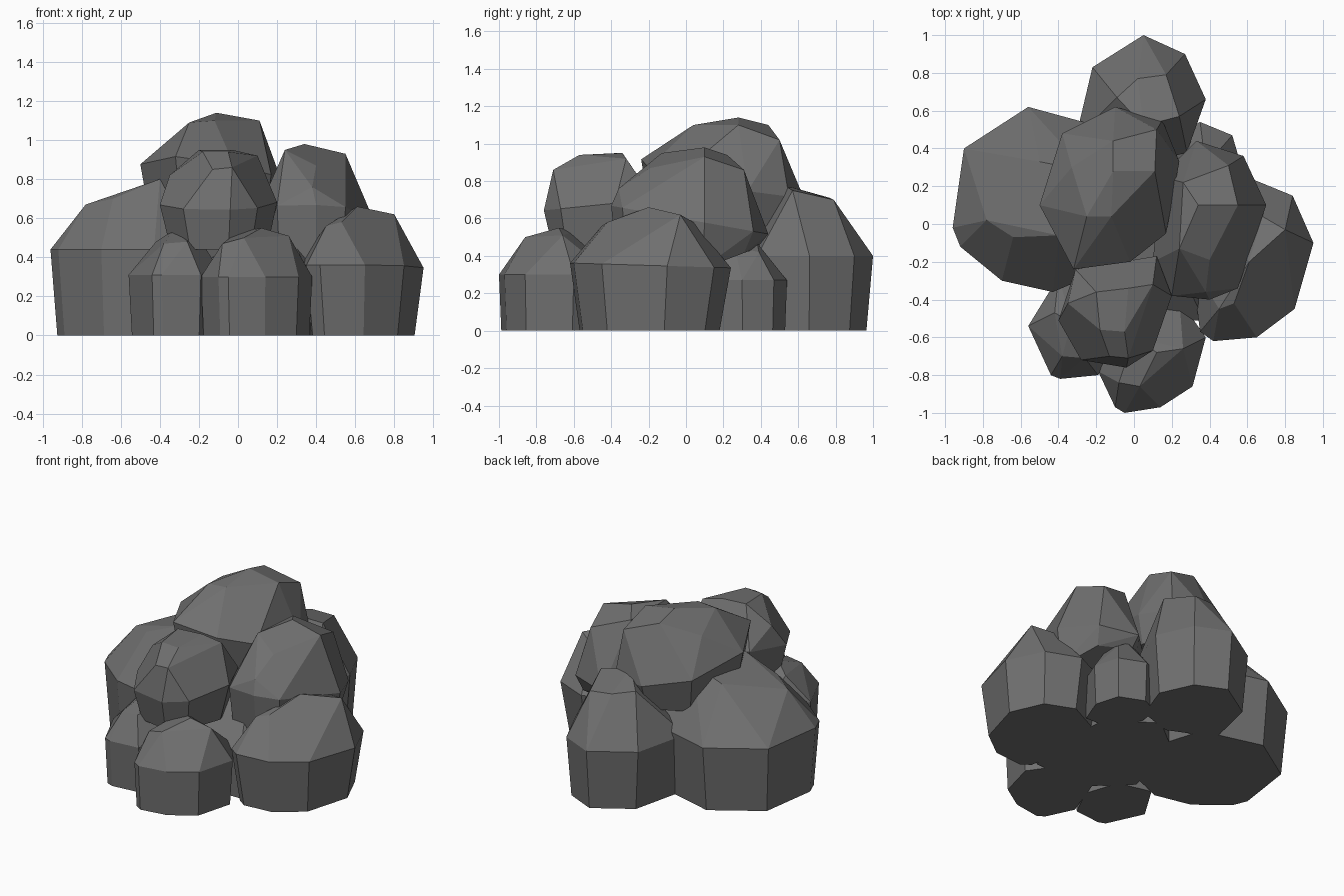
import bpy, bmesh, math

stone = bpy.data.materials.new("dark_stone")
stone.diffuse_color = (.16, .16, .16, 1)


def rock(name, outline, ring_z, base_z, top, taper=0.94, slope=(0, 0), base_slope=(0, 0)):
    """Faceted boulder: tapered base, widest ring and a few crown corners, wrapped in a hull."""
    cx = sum(p[0] for p in outline) / len(outline)
    cy = sum(p[1] for p in outline) / len(outline)
    bm = bmesh.new()
    for x, y in outline:
        dx, dy = x - cx, y - cy
        bm.verts.new((x, y, ring_z + slope[0] * dx + slope[1] * dy))
        bm.verts.new((cx + dx * taper, cy + dy * taper,
                      base_z + base_slope[0] * dx + base_slope[1] * dy))
    for p in top:
        bm.verts.new(p)
    hull = bmesh.ops.convex_hull(bm, input=bm.verts[:])
    loose = {g for g in hull["geom_interior"] + hull["geom_unused"]
             if isinstance(g, bmesh.types.BMVert)}
    bmesh.ops.delete(bm, geom=list(loose), context="VERTS")
    # merge nearly coplanar triangles into broad facets
    bmesh.ops.dissolve_limit(bm, angle_limit=math.radians(10),
                             verts=bm.verts[:], edges=bm.edges[:])
    bmesh.ops.recalc_face_normals(bm, faces=bm.faces[:])
    mesh = bpy.data.meshes.new(name)
    bm.to_mesh(mesh)
    bm.free()
    mesh.materials.append(stone)
    bpy.context.collection.objects.link(bpy.data.objects.new(name, mesh))


# Ground boulders
rock("left_boulder",
     [(-.96, -.02), (-.92, -.12), (-.70, -.30), (-.43, -.36), (-.10, -.22),
      (0, .12), (-.12, .50), (-.56, .62), (-.90, .40)],
     .44, 0,
     [(-.78, .02, .67), (-.64, -.07, .70), (-.40, -.06, .80), (-.50, .33, .75), (-.25, .28, .80)],
     taper=.92)
rock("back_boulder",
     [(.05, 1), (.27, .90), (.38, .66), (.28, .38), (.02, .30), (-.31, .45), (-.22, .83)],
     .40, 0,
     [(.02, .77, .71), (.17, .79, .70), (.24, .57, .75), (-.09, .67, .72), (.05, .52, .78)],
     taper=.90)
rock("right_boulder",
     [(.95, -.10), (.84, .15), (.62, .24), (.38, .12), (.30, -.20), (.35, -.57),
      (.42, -.62), (.65, -.60), (.85, -.45)],
     .35, 0,
     [(.45, -.45, .56), (.53, -.42, .58), (.61, -.20, .66), (.80, -.03, .62), (.68, .04, .58)],
     taper=.87, slope=(0, -.03))
rock("front_left_boulder",
     [(-.56, -.54), (-.44, -.80), (-.39, -.82), (-.19, -.80), (-.08, -.58),
      (-.16, -.34), (-.40, -.28)],
     .31, 0,
     [(-.38, -.70, .47), (-.26, -.71, .48), (-.33, -.52, .54), (-.20, -.50, .50), (-.42, -.47, .48)],
     taper=.93)
rock("front_boulder",
     [(-.19, -.78), (-.10, -.97), (-.05, -1), (.14, -.97), (.31, -.86), (.38, -.60),
      (.24, -.40), (-.06, -.42)],
     .30, 0,
     [(-.08, -.84, .47), (.03, -.86, .50), (.12, -.68, .55), (.26, -.66, .51), (0, -.60, .53)],
     taper=.95)
rock("small_back_right_boulder",
     [(.35, .54), (.52, .47), (.57, .30), (.50, .12), (.28, .12), (.20, .34), (.22, .48)],
     .27, 0,
     [(.29, .37, .45), (.37, .38, .47), (.45, .39, .42), (.44, .26, .45)], taper=.95)
rock("core_boulder",
     [(.28, -.50), (.37, -.51), (.45, -.30), (.40, .20), (.10, .40), (-.15, .20),
      (-.28, -.30), (-.05, -.52)],
     .30, 0, [(.30, -.36, .45), (.10, -.20, .55), (.15, .10, .60)], taper=.97)

# Stacked boulders
rock("top_boulder",
     [(-.38, .48), (-.10, .62), (.15, .55), (.24, .33), (.17, -.05), (-.02, -.20),
      (-.32, -.24), (-.50, .10)],
     .81, .56,
     [(-.11, .28, 1.14), (-.11, .44, 1.10), (.11, .28, 1.10), (.12, .50, 1.02),
      (-.25, .04, 1.09), (-.12, .04, 1.10), (-.33, .30, 1.02)],
     taper=.86, slope=(-.12, -.18))
rock("right_upper_boulder",
     [(.33, .44), (.58, .36), (.70, .10), (.55, -.34), (.40, -.40), (.20, -.38),
      (.10, -.20), (.14, .25)],
     .60, .29,
     [(.34, .10, .98), (.55, .10, .93), (.50, .31, .86), (.26, .22, .94),
      (.24, -.13, .95), (.40, -.19, .87), (.38, -.36, .76)],
     taper=.87, slope=(0, -.18), base_slope=(0, .33))
rock("front_upper_boulder",
     [(-.31, -.24), (-.40, -.51), (-.28, -.72), (-.04, -.76), (.10, -.67), (.20, -.38),
      (.12, -.17)],
     .67, .44,
     [(-.18, -.56, .94), (-.05, -.57, .94), (-.13, -.70, .85), (-.03, -.71, .86),
      (-.20, -.36, .95), (-.03, -.34, .95), (.10, -.32, .92), (-.35, -.42, .82)],
     taper=.82, slope=(0, .10))
